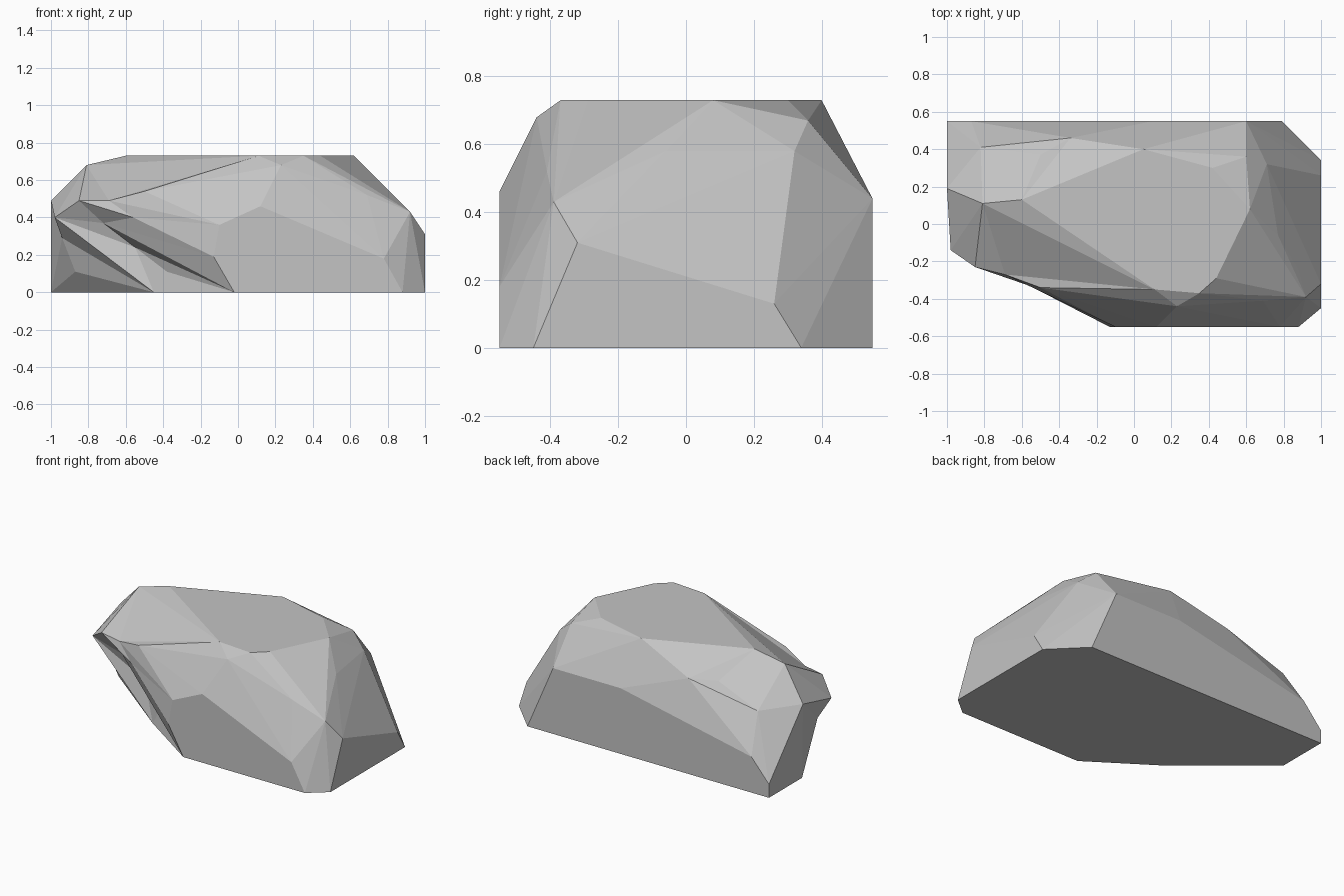
import bpy
import bmesh
from mathutils import Vector
from mathutils.geometry import closest_point_on_tri

default_cube = bpy.data.objects.get("Cube")
if default_cube:
    bpy.data.objects.remove(default_cube, do_unlink=True)

DEPTH = 0.55      # half depth, where front and back are cut flat
CROWN = 0.73      # height of the flat crown


def make_material(name, color):
    material = bpy.data.materials.new(name)
    material.use_nodes = True
    material.diffuse_color = color
    shader = material.node_tree.nodes.get("Principled BSDF")
    shader.inputs["Base Color"].default_value = color
    shader.inputs["Roughness"].default_value = 0.9
    return material


def distance_to_face(face, point):
    """Distance from a point to one triangle of the rock."""
    corners = [vert.co for vert in face.verts]
    return (closest_point_on_tri(point, *corners) - point).length


def dent(bm, point, reach=0.03, shallow=0.012):
    """Pull the nearest facets inward so that they meet at the point."""
    distances = {face: distance_to_face(face, point) for face in bm.faces}
    nearest = min(distances.values())
    if nearest < shallow:
        return
    # leave the flat underside whole
    region = {face for face, distance in distances.items()
              if distance < nearest + reach and face.normal.z > -0.95}
    if not region:
        return
    rim = []
    for face in region:
        for loop in face.loops:
            inside = [other for other in loop.edge.link_faces if other in region]
            if len(inside) == 1:
                rim.append((loop.vert, loop.link_loop_next.vert))
    bmesh.ops.delete(bm, geom=list(region), context='FACES')
    centre = bm.verts.new(point)
    for start, end in rim:
        if start.is_valid and end.is_valid:
            bm.faces.new((start, end, centre))
    bm.normal_update()


# Flat cuts, each drawn as a profile in its own plane
ground_outline = [(-1, .55), (-1, .2), (-.45, -.26), (-.02, -.55),
                  (.88, -.55), (1, -.45), (1, .34), (.79, .55)]
crown_outline = [(-.6, .13), (.11, -.35), (.35, -.37), (.44, -.29),
                 (.62, .08), (.42, .3), (.05, .4)]
front_profile = [(-.13, .19), (-.1, .36), (.12, .46), (.78, .18)]
back_profile = [(-1, .09), (-.87, .24), (.1, .44), (.6, .44)]

# Shoulders between the flat cuts
left_shoulder = [(1, -.32, .31), (.92, -.39, .43), (.69, -.41, .52),
                 (.88, -.24, .46), (.77, -.06, .58), (.71, .32, .58),
                 (1, .26, .13), (.6, .36, .67), (.67, .23, .64)]
front_shoulder = [(-.15, -.25, .7), (.23, -.44, .68)]
right_shoulder = [(-.81, .11, .68), (-1, .19, .49), (-.82, .41, .48)]
back_shoulder = [(-.34, .46, .59), (-.5, .37, .58)]

# Overhanging lip and the hollow beneath it
lip = [(-.98, -.14, .4), (-.85, -.23, .49), (-.69, -.27, .49),
       (-.5, -.34, .54), (-.56, -.33, .4)]
hollow = [(-.94, -.05, .29), (-.87, -.02, .11), (-.75, -.17, .2),
          (-.72, -.2, .37), (-.55, -.2, .24), (-.38, -.29, .11)]

points = [Vector((x, y, 0)) for x, y in ground_outline]
points += [Vector((x, y, CROWN)) for x, y in crown_outline]
points += [Vector((x, -DEPTH, z)) for x, z in front_profile]
points += [Vector((x, DEPTH, z)) for x, z in back_profile]
for part in (left_shoulder, front_shoulder, right_shoulder,
             back_shoulder, lip, hollow):
    points += [Vector(point) for point in part]

# Rock body: wrap the points, then dent the facets that should sink in
bm = bmesh.new()
for point in points:
    bm.verts.new(point)
bmesh.ops.convex_hull(bm, input=list(bm.verts))
loose = [vert for vert in bm.verts if not vert.link_faces]
bmesh.ops.delete(bm, geom=loose, context='VERTS')
bmesh.ops.triangulate(bm, faces=list(bm.faces))
bmesh.ops.recalc_face_normals(bm, faces=list(bm.faces))
bm.normal_update()
for point in points:
    dent(bm, point)
bmesh.ops.recalc_face_normals(bm, faces=list(bm.faces))

mesh = bpy.data.meshes.new("boulder")
bm.to_mesh(mesh)
bm.free()
mesh.materials.append(make_material("stone_grey", (0.55, 0.55, 0.55, 1)))
boulder = bpy.data.objects.new("boulder", mesh)
bpy.context.collection.objects.link(boulder)
